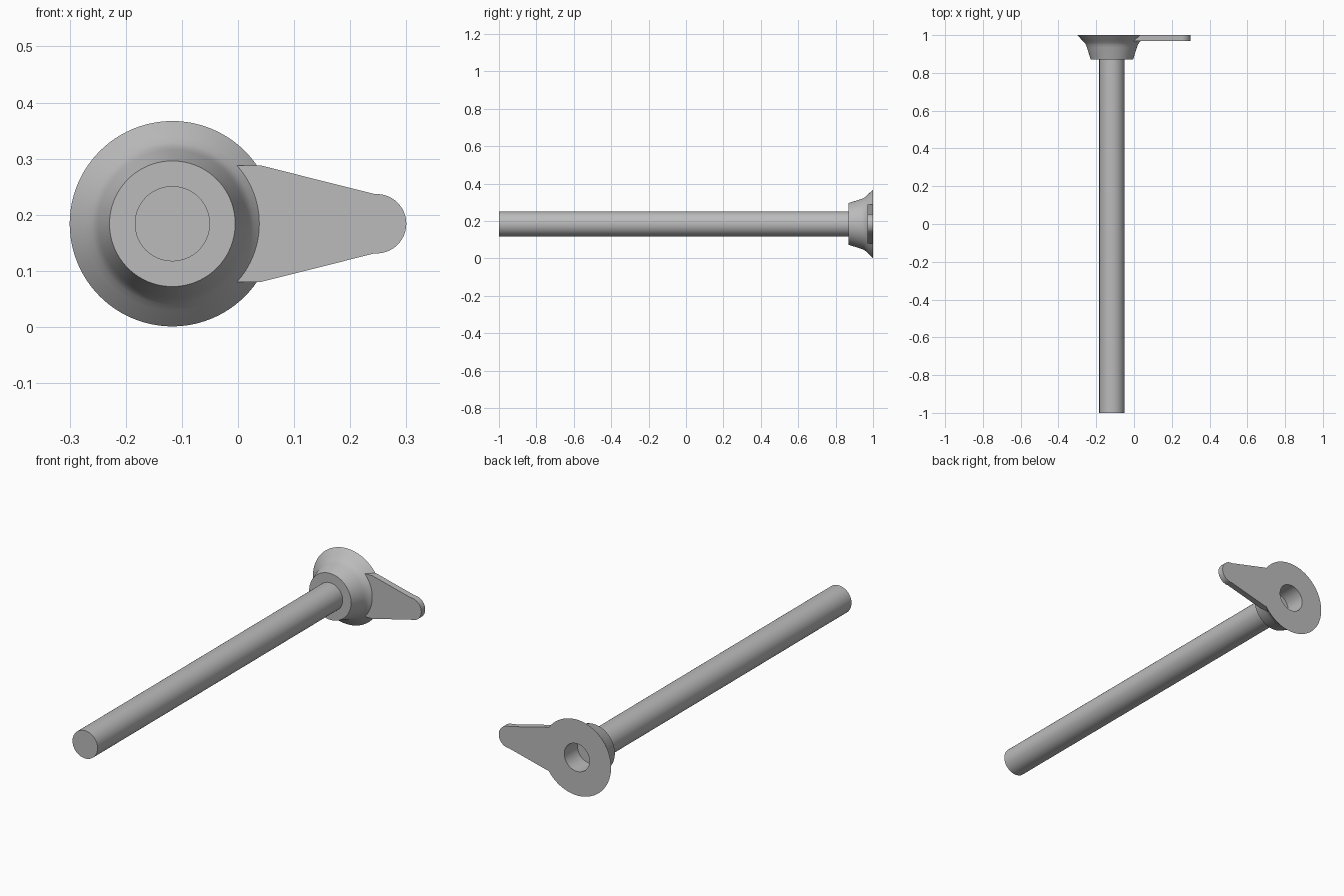
import bpy, bmesh, math
from mathutils import Matrix, Vector

cube = bpy.data.objects.get("Cube")
if cube:
    bpy.data.objects.remove(cube)

CX, CZ = -0.117, 0.184
SEGMENTS = 96

metal = bpy.data.materials.new("plain_grey")
metal.use_nodes = True
GREY = (0.5, 0.5, 0.5, 1)
metal.diffuse_color = GREY
metal.node_tree.nodes["Principled BSDF"].inputs["Base Color"].default_value = GREY


def finish(name, bm):
    """Turn a bmesh into a grey object."""
    bmesh.ops.recalc_face_normals(bm, faces=bm.faces)
    mesh = bpy.data.meshes.new(name)
    bm.to_mesh(mesh)
    bm.free()
    mesh.materials.append(metal)
    obj = bpy.data.objects.new(name, mesh)
    bpy.context.collection.objects.link(obj)
    return obj


def lathe(name, profile):
    """Spin (radius, y) points around the rod axis."""
    bm = bmesh.new()
    verts = [bm.verts.new((CX + r, y, CZ)) for r, y in profile]
    edges = [bm.edges.new(pair) for pair in zip(verts, verts[1:])]
    bmesh.ops.spin(bm, geom=verts + edges, cent=(CX, 0, CZ), axis=(0, 1, 0),
                   angle=math.tau, steps=SEGMENTS)
    bmesh.ops.remove_doubles(bm, verts=bm.verts, dist=0.0001)
    return finish(name, bm)


def shade(obj):
    bpy.ops.object.select_all(action='DESELECT')
    obj.select_set(True)
    bpy.context.view_layer.objects.active = obj
    bpy.ops.object.shade_smooth_by_angle(angle=math.radians(25))


# Long round rod
rod = lathe("rod", [(0, -1), (0.067, -1), (0.067, 0.87), (0, 0.87)])

# Flared collar with a blind bore in its back
collar = lathe("collar", [(0, 0.87), (0.112, 0.87), (0.132, 0.934), (0.137, 0.948),
                          (0.144, 0.959), (0.155, 0.97), (0.183, 1),
                          (0.067, 1), (0.067, 0.9), (0, 0.9)])

# Tapered lever with a rounded tip
TIP_X, TIP_R = 0.247, 0.053
outline = [(-0.02, 0.104), (0.04, 0.104)]
for i in range(25):
    a = math.radians(94 - 188 * i / 24)
    outline.append((TIP_X + TIP_R * math.cos(a), TIP_R * math.sin(a)))
outline += [(0.04, -0.104), (-0.02, -0.104)]
bm = bmesh.new()
face = bm.faces.new([bm.verts.new((x, 0.97, CZ + z)) for x, z in outline])
extruded = bmesh.ops.extrude_face_region(bm, geom=[face])
bmesh.ops.translate(bm, vec=(0, 0.03, 0),
                    verts=[v for v in extruded["geom"] if isinstance(v, bmesh.types.BMVert)])
lever = finish("lever", bm)

# Merge the lever into the collar as one casting
bpy.context.view_layer.objects.active = collar
union = collar.modifiers.new("lever_union", 'BOOLEAN')
union.operation = 'UNION'
union.solver = 'EXACT'
union.object = lever
bpy.ops.object.modifier_apply(modifier=union.name)
bpy.data.objects.remove(lever)
collar.name = "collar_and_lever"

for part in (rod, collar):
    shade(part)
